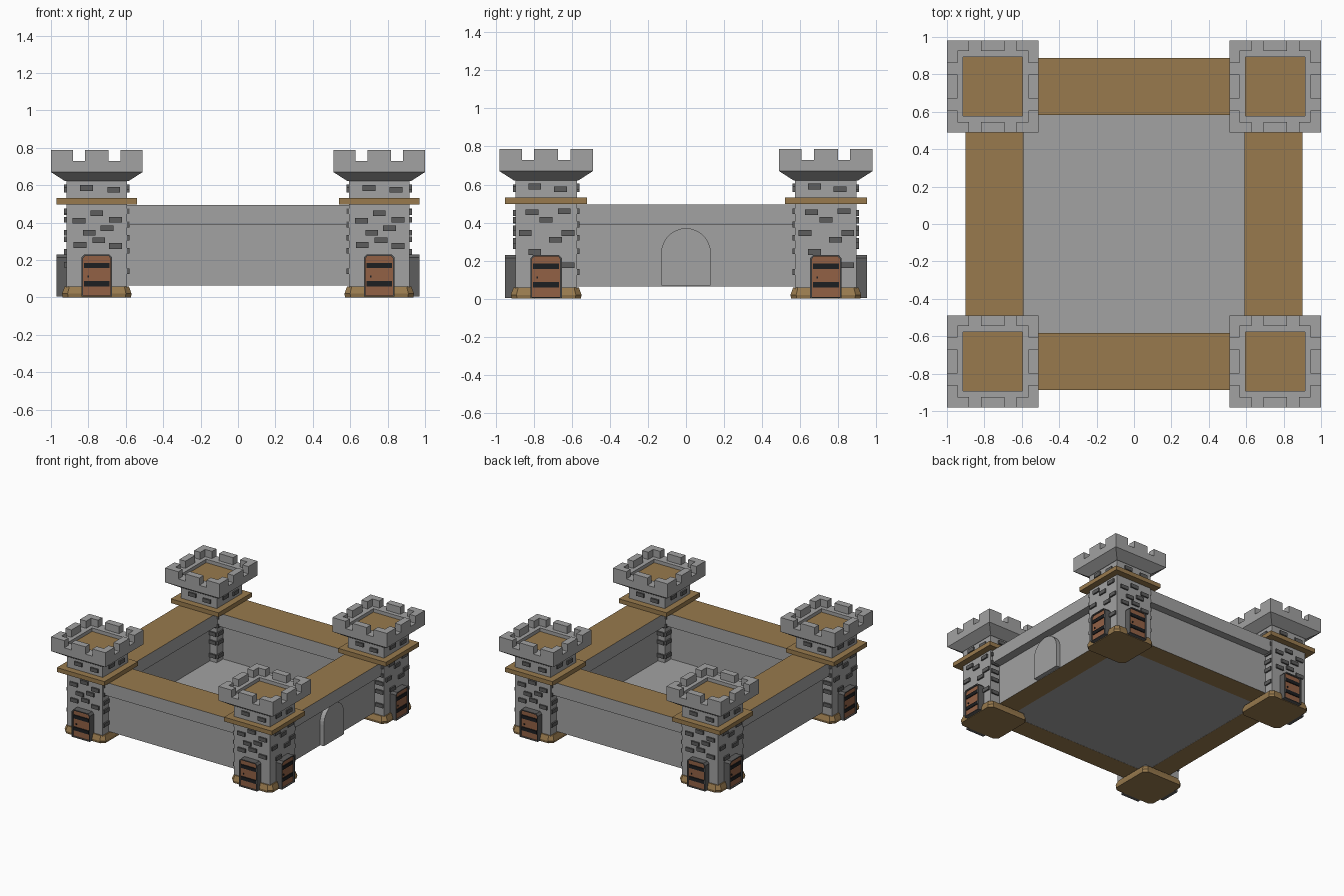
import bpy, bmesh, math
from mathutils import Matrix, Vector

if "Cube" in bpy.data.objects:
    bpy.data.objects.remove(bpy.data.objects["Cube"])


def material(name, rgb):
    m = bpy.data.materials.new(name)
    m.diffuse_color = (*rgb, 1)
    m.use_nodes = True
    m.node_tree.nodes["Principled BSDF"].inputs["Base Color"].default_value = m.diffuse_color
    return m


STONE = material("stone grey", (0.36, 0.36, 0.36))
DARK = material("dark stone", (0.11, 0.11, 0.11))
TIMBER = material("timber", (0.315, 0.195, 0.075))
DOOR = material("door wood", (0.29, 0.12, 0.06))
IRON = material("black iron", (0.012, 0.013, 0.015))

TX, TY = 0.755, 0.735      # tower centres
R = 0.162                  # tower shaft half width


def finish(name, bm, mats, rule=None):
    bmesh.ops.recalc_face_normals(bm, faces=bm.faces)
    if rule:
        for f in bm.faces:
            f.material_index = rule(f)
    me = bpy.data.meshes.new(name)
    bm.to_mesh(me)
    bm.free()
    for m in mats:
        me.materials.append(m)
    ob = bpy.data.objects.new(name, me)
    bpy.context.collection.objects.link(ob)
    return ob


def box(bm, x0, x1, y0, y1, z0, z1, mat=Matrix()):
    size = Matrix.Diagonal((x1 - x0, y1 - y0, z1 - z0, 1))
    mid = Matrix.Translation(((x0 + x1) / 2, (y0 + y1) / 2, (z0 + z1) / 2))
    bmesh.ops.create_cube(bm, size=1, matrix=mat @ mid @ size)


def loft(bm, rings):
    """Close a stack of equal-length point rings into a solid."""
    vs = [[bm.verts.new(p) for p in ring] for ring in rings]
    n = len(vs[0])
    for a, b in zip(vs, vs[1:]):
        for i in range(n):
            bm.faces.new((a[i], a[(i + 1) % n], b[(i + 1) % n], b[i]))
    bm.faces.new(vs[0])
    bm.faces.new(vs[-1])


def square(c, h, z, cut=0.0):
    """Square ring of half width h, with optional cut corners."""
    pts = []
    for sx, sy in ((1, 1), (-1, 1), (-1, -1), (1, -1)):
        if cut:
            pair = [(sx * h, sy * (h - cut)), (sx * (h - cut), sy * h)]
            pts += pair if sx * sy > 0 else pair[::-1]
        else:
            pts.append((sx * h, sy * h))
    return [(c[0] + x, c[1] + y, z) for x, y in pts]


# brick positions (across, height): front/back faces, then side faces
BRICKS = [
    [(-.055, .585), (.09, .575), (0, .45), (-.095, .41), (.1, .415),
     (.055, .37), (-.04, .345), (-.09, .28), (.1, .275), (.01, .305)],
    [(-.06, .59), (.075, .575), (-.075, .455), (.095, .46), (0, .415),
     (-.11, .345), (.05, .31), (.115, .345), (-.06, .245), (.115, .175)],
]
# inner faces: bricks on the strips either side of the curtain wall
INNER = [(-.055, .59), (.075, .575)] + [
    (s * .125, z) for s in (-1, 1) for z in (.46, .39, .32, .25, .14)]


def tower(sx, sy, tag):
    c = (sx * TX, sy * TY)
    # each face frame: local x across, local -y outward
    faces = [Matrix.Translation((*c, 0)) @ Matrix.Rotation(k * math.pi / 2, 4, 'Z')
             for k in range(4)]
    outward = [0 if sy < 0 else 2, 1 if sx > 0 else 3]

    # shaft
    bm = bmesh.new()
    box(bm, c[0] - R, c[0] + R, c[1] - R, c[1] + R, 0.02, 0.66)
    finish(tag + "_shaft", bm, [STONE])

    # raised bricks
    bm = bmesh.new()
    for k, m in enumerate(faces):
        for u, z in BRICKS[k % 2] if k in outward else INNER:
            box(bm, max(u - .034, -R), min(u + .034, R), -R - .012, -R + .02,
                z - .015, z + .015, m)
    finish(tag + "_bricks", bm, [DARK])

    # foot skirting and belt
    bm = bmesh.new()
    loft(bm, [square(c, .182, 0, .03), square(c, .186, .02, .03), square(c, .172, .058, .025)])
    finish(tag + "_foot", bm, [TIMBER])
    bm = bmesh.new()
    box(bm, c[0] - .215, c[0] + .215, c[1] - .215, c[1] + .215, .497, .532)
    finish(tag + "_belt", bm, [TIMBER])

    # flared head with open top and timber deck
    bm = bmesh.new()
    loft(bm, [square(c, .17, .622), square(c, .245, .67), square(c, .245, .728),
              square(c, .158, .728), square(c, .158, .70)])
    finish(tag + "_head", bm, [STONE, TIMBER],
           lambda f: int(all(abs(v.co.z - .70) < 1e-4 for v in f.verts)))

    # battlements: centre blocks and L-shaped corners
    bm = bmesh.new()
    for m in faces:
        box(bm, -.063, .063, -.245, -.19, .727, .787, m)
        corner = [(-.245, -.245), (-.127, -.245), (-.127, -.19),
                  (-.19, -.19), (-.19, -.127), (-.245, -.127)]
        loft(bm, [[m @ Vector((x, y, z)) for x, y in corner] for z in (.727, .787)])
    finish(tag + "_battlements", bm, [STONE])

    # doors set back in frames on the two outward faces
    frame, door, iron = bmesh.new(), bmesh.new(), bmesh.new()
    outer = [(-.082, .004), (.082, .004), (.082, .213), (.067, .23), (-.067, .23), (-.082, .213)]
    inner = [(-.074, .01), (.074, .01), (.074, .209), (.063, .222), (-.063, .222), (-.074, .209)]
    for m in (faces[k] for k in outward):
        ring = lambda prof, y: [m @ Vector((x, y, z)) for x, z in prof]
        loft(frame, [ring(outer, -.15), ring(outer, -.215), ring(inner, -.215), ring(inner, -.195)])
        loft(door, [ring(inner, -.19), ring(inner, -.203)])
        for z in (.073, .17):
            box(iron, -.068, .068, -.210, -.2, z - .014, z + .014, m)
        box(iron, -.05, -.042, -.210, -.2, .106, .116, m)
    finish(tag + "_door_frames", frame, [DARK])
    finish(tag + "_doors", door, [DOOR])
    finish(tag + "_door_iron", iron, [IRON])


for sx, a in ((-1, "left"), (1, "right")):
    for sy, b in ((-1, "front"), (1, "back")):
        tower(sx, sy, b + "_" + a + "_tower")


# curtain walls: top course overhanging a thinner lower course on both sides
def wall(name, horizontal, s):
    inner, outer, low, half = (.583, .888, .825, TX) if horizontal else (.592, .9, .83, TY)
    up = lambda f: int(f.normal.z > .5)
    down = lambda f: int(f.normal.z < -.5)
    for part, i, o, z0, z1, rule in (("_top_course", inner, outer, .388, .495, up),
                                     ("_lower_course", .655, low, .065, .4, down)):
        lo, hi = sorted((s * i, s * o))
        bm = bmesh.new()
        if horizontal:
            box(bm, -half, half, lo, hi, z0, z1)
        else:
            box(bm, lo, hi, -half, half, z0, z1)
        bm.normal_update()
        finish(name + part, bm, [STONE, TIMBER], rule)


wall("front_wall", True, -1)
wall("back_wall", True, 1)
wall("left_wall", False, -1)
wall("right_wall", False, 1)

# arched gate slab on the right wall
bm = bmesh.new()
arch = [(-.13, .068), (.13, .068)] + [
    (.13 * math.cos(t * math.pi / 16), .24 + .13 * math.sin(t * math.pi / 16)) for t in range(17)]
loft(bm, [[(x, y, z) for y, z in arch] for x in (.81, .866)])
finish("arched_gate", bm, [STONE])

# courtyard floor
bm = bmesh.new()
box(bm, -.66, .66, -.66, .66, .066, .09)
finish("courtyard_floor", bm, [STONE])
